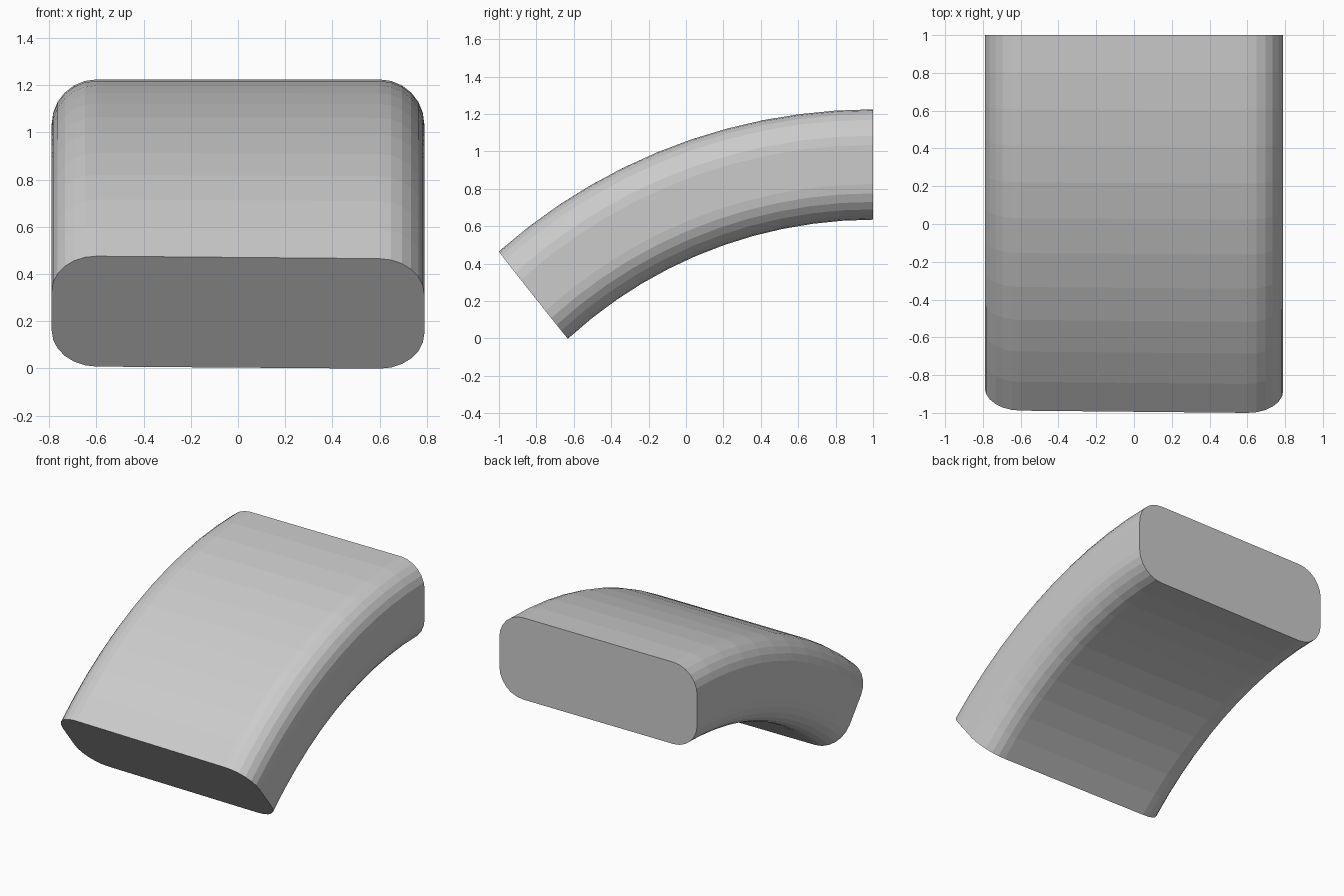
import bpy, bmesh
from math import sin, cos, pi, radians
from mathutils import Vector

if "Cube" in bpy.data.objects:
    bpy.data.objects.remove(bpy.data.objects["Cube"])

SEGS = 11            # steps along the bend
CORNER = 6           # steps per rounded corner
HALF_W, THICK, RAD = 0.79, 0.59, 0.19


def section():
    """Rounded rectangle as (x, v): v = 0 on the inner face, 1 on the outer."""
    pts = []
    for k, (sx, sz) in enumerate([(1, 1), (-1, 1), (-1, -1), (1, -1)]):
        for i in range(CORNER + 1):
            a = (k + i / CORNER) * pi / 2
            x = sx * (HALF_W - RAD) + RAD * cos(a)
            z = sz * (THICK / 2 - RAD) + RAD * sin(a)
            pts.append((x, z / THICK + 0.5))
    return pts


def arc(radius, top, angle):
    """Point on an arc that is level at y = 1 and falls toward the front."""
    return Vector((0, 1 - radius * sin(angle), top - radius * (1 - cos(angle))))


# curved slab: rounded section swept along the bend
bm = bmesh.new()
rings = []
for s in range(SEGS + 1):
    ring = []
    for x, v in section():
        t = s / SEGS * (0.9965 + 0.006 * x)   # slightly skewed front end
        outer = arc(3.012, 1.225, radians(41.6) * t)
        inner = arc(2.41, 0.635, radians(42.6) * t)
        p = inner.lerp(outer, v)
        ring.append(bm.verts.new((x, p.y, p.z)))
    rings.append(ring)

n = len(rings[0])
for a, b in zip(rings, rings[1:]):
    for i in range(n):
        bm.faces.new((a[i], a[(i + 1) % n], b[(i + 1) % n], b[i]))
# end caps
bm.faces.new(rings[0])
bm.faces.new(rings[-1])
bmesh.ops.recalc_face_normals(bm, faces=bm.faces)

mesh = bpy.data.meshes.new("curved_slab")
bm.to_mesh(mesh)
bm.free()
bpy.context.collection.objects.link(bpy.data.objects.new("curved_slab", mesh))
